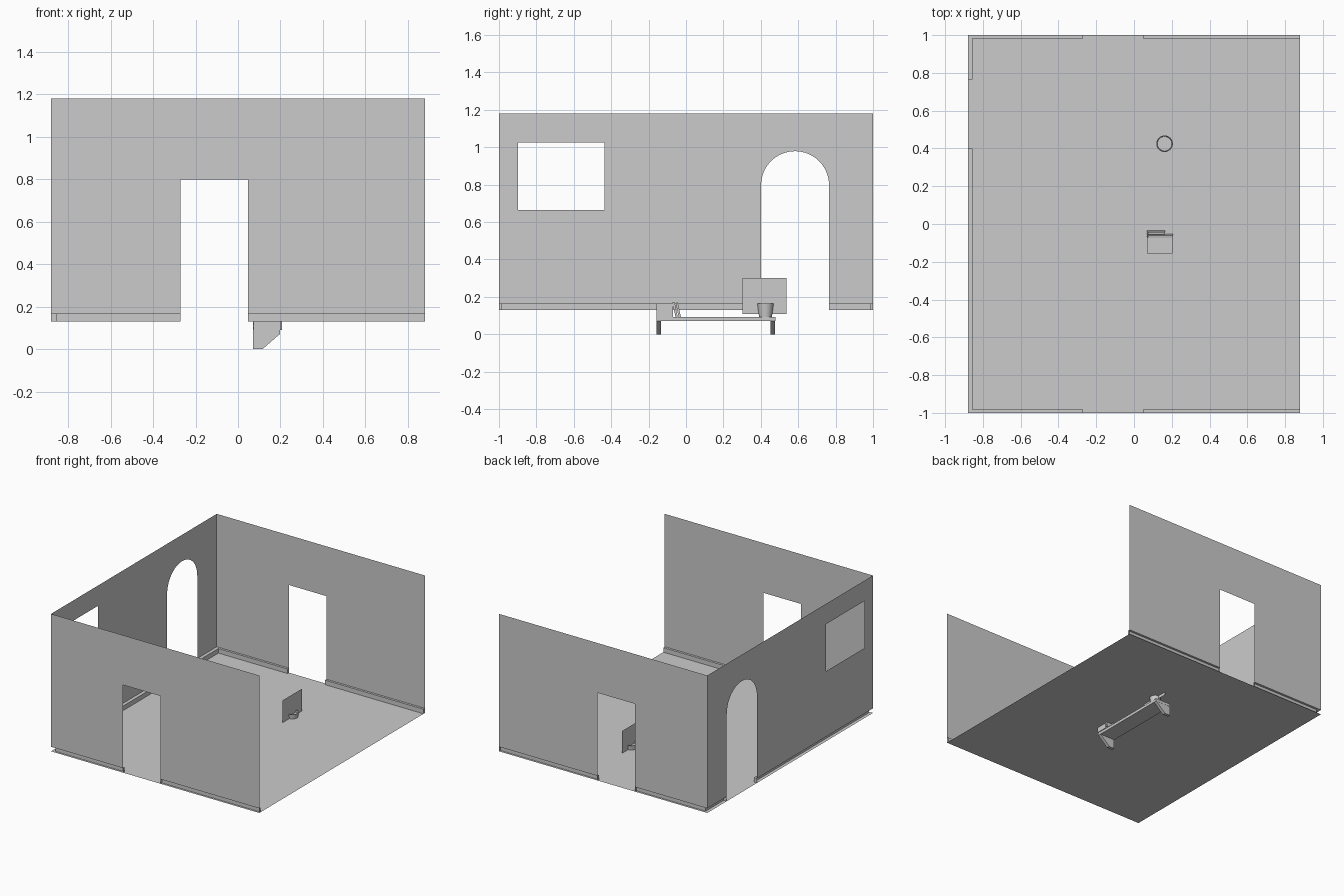
import bpy, bmesh, math
from mathutils import Matrix, Vector

if "Cube" in bpy.data.objects:
    bpy.data.objects.remove(bpy.data.objects["Cube"])

X, Y = 0.88, 1.0             # room half sizes
Z0, ZB, ZT = 0.13, 0.165, 1.18  # floor, baseboard top, wall top


def finish(bm, name):
    me = bpy.data.meshes.new(name)
    bm.to_mesh(me)
    bm.free()
    ob = bpy.data.objects.new(name, me)
    bpy.context.collection.objects.link(ob)
    return ob


def sheet(name, loops, place, normal):
    """Flat sheet from an outline plus holes; place maps (u, v) to 3D."""
    bm = bmesh.new()
    edges = []
    for loop in loops:
        vs = [bm.verts.new(place(u, v)) for u, v in loop]
        edges += [bm.edges.new((vs[i - 1], vs[i])) for i in range(len(vs))]
    n = Vector(normal)
    bmesh.ops.triangle_fill(bm, edges=edges, use_beauty=True, normal=n)
    bm.normal_update()
    bmesh.ops.reverse_faces(bm, faces=[f for f in bm.faces if f.normal.dot(n) < 0])
    return finish(bm, name)


def add_box(bm, lo, hi, mat=Matrix()):
    c = [(a + b) / 2 for a, b in zip(lo, hi)]
    s = [b - a for a, b in zip(lo, hi)]
    bmesh.ops.create_cube(bm, size=1, matrix=mat @ Matrix.Translation(c) @ Matrix.Diagonal((*s, 1)))


def add_book(bm, size, mat):
    """Two covers, a spine on the +x side and a recessed page block."""
    d, w, t = size
    c = t * 0.14
    add_box(bm, (0, 0, 0), (d, w, c), mat)
    add_box(bm, (0, 0, t - c), (d, w, t), mat)
    add_box(bm, (d - c, 0, c), (d, w, t - c), mat)
    add_box(bm, (0.004, 0.004, c), (d - c, w - 0.004, t - c), mat)


# Floor
sheet("floor", [[(-X, -Y), (X, -Y), (X, Y), (-X, Y)]], lambda u, v: (u, v, Z0), (0, 0, 1))

# Front and back walls with doorways
door = [(-X, ZB), (-0.27, ZB), (-0.27, 0.80), (0.047, 0.80), (0.047, ZB), (X, ZB), (X, ZT), (-X, ZT)]
for name, s in (("front_wall", -1), ("back_wall", 1)):
    sheet(name, [door], lambda u, v: (u, s * Y, v), (0, -s, 0))

# Left wall with arch and window
yc, r, n = 0.583, 0.182, 20
arch = [(yc - r * math.cos(math.pi * i / n), 0.797 + r * math.sin(math.pi * i / n)) for i in range(n + 1)]
outline = [(-Y, ZB), (yc - r, ZB)] + arch + [(yc + r, ZB), (Y, ZB), (Y, ZT), (-Y, ZT)]
window = [(-0.898, 0.665), (-0.435, 0.665), (-0.435, 1.025), (-0.898, 1.025)]
sheet("left_wall", [outline, window], lambda u, v: (-X, u, v), (1, 0, 0))


def baseboard(name, outer, inner):
    """Ledge and inner face following a run, capped at both ends."""
    bm = bmesh.new()
    rows = [[bm.verts.new((*o, ZB)), bm.verts.new((*i, ZB)), bm.verts.new((*i, Z0))]
            for o, i in zip(outer, inner)]
    for a, b in zip(rows, rows[1:]):
        for k in (0, 1):
            bm.faces.new((a[k], a[k + 1], b[k + 1], b[k]))
    for row, o in ((rows[0], outer[0]), (rows[-1], outer[-1])):
        bm.faces.new(row + [bm.verts.new((*o, Z0))])
    bmesh.ops.recalc_face_normals(bm, faces=bm.faces)
    # make the ledge face upward
    if max(bm.faces, key=lambda f: abs(f.normal.z)).normal.z < 0:
        bmesh.ops.reverse_faces(bm, faces=bm.faces)
    return finish(bm, name)


# Baseboards, broken at the doors and the arch
tx, ty = 0.026, 0.017
for side, s, ya in (("front", -1, yc - r), ("back", 1, yc + r)):
    yo, yi = s * Y, s * (Y - ty)
    baseboard(side + "_right_baseboard", [(X, yo), (0.047, yo)], [(X, yi), (0.047, yi)])
    baseboard(side + "_left_baseboard",
              [(-0.27, yo), (-X, yo), (-X, ya)],
              [(-0.27, yi), (-X + tx, yi), (-X + tx, ya)])

# Shelf board
bm = bmesh.new()
add_box(bm, (0.07, -0.157, 0.07), (0.197, 0.478, 0.091))
finish(bm, "shelf_board")

# Shelf brackets
for name, y in (("front_bracket", -0.157), ("back_bracket", 0.453)):
    bm = bmesh.new()
    prof = [(0.07, 0), (0.115, 0), (0.195, 0.07), (0.07, 0.07)]
    f = bm.faces.new([bm.verts.new((x, y, z)) for x, z in prof])
    ext = bmesh.ops.extrude_face_region(bm, geom=[f])["geom"]
    bmesh.ops.translate(bm, vec=(0, 0.024, 0), verts=[g for g in ext if isinstance(g, bmesh.types.BMVert)])
    bmesh.ops.recalc_face_normals(bm, faces=bm.faces)
    finish(bm, name)

# Stacked books
bm = bmesh.new()
for i in range(4):
    add_book(bm, (0.133, 0.087, 0.0185), Matrix.Translation((0.07, -0.157, 0.091 + 0.0185 * i)))
finish(bm, "book_stack")

# Leaning books: turned upright, then tipped toward the stack
for name, y, d, h in (("leaning_book_a", -0.044, 0.137, 0.083), ("leaning_book_b", -0.027, 0.095, 0.08)):
    bm = bmesh.new()
    tilt = Matrix.Rotation(math.radians(90 + 12), 4, 'X')
    add_book(bm, (d, h, 0.012), Matrix.Translation((0.07, y, 0.092)) @ tilt)
    finish(bm, name)

# Plant pot: tapered, open top with soil inside
bm = bmesh.new()
rings = []
for rad, z in ((0.034, 0.09), (0.044, 0.165), (0.040, 0.165), (0.038, 0.15)):
    rings.append([bm.verts.new((0.162 + rad * math.cos(math.tau * i / 24),
                                0.425 + rad * math.sin(math.tau * i / 24), z)) for i in range(24)])
for a, b in zip(rings, rings[1:]):
    for i in range(24):
        bm.faces.new((a[i - 1], a[i], b[i], b[i - 1]))
bm.faces.new(rings[0][::-1])
bm.faces.new(rings[-1])
pot = finish(bm, "plant_pot")
bpy.context.view_layer.objects.active = pot
pot.select_set(True)
bpy.ops.object.shade_smooth_by_angle(angle=math.radians(35))

# Flat foliage card standing in the pot
sheet("plant_card", [[(0.303, 0.107), (0.537, 0.107), (0.537, 0.30), (0.303, 0.30)]],
      lambda u, v: (0.164, u, v), (1, 0, 0))
